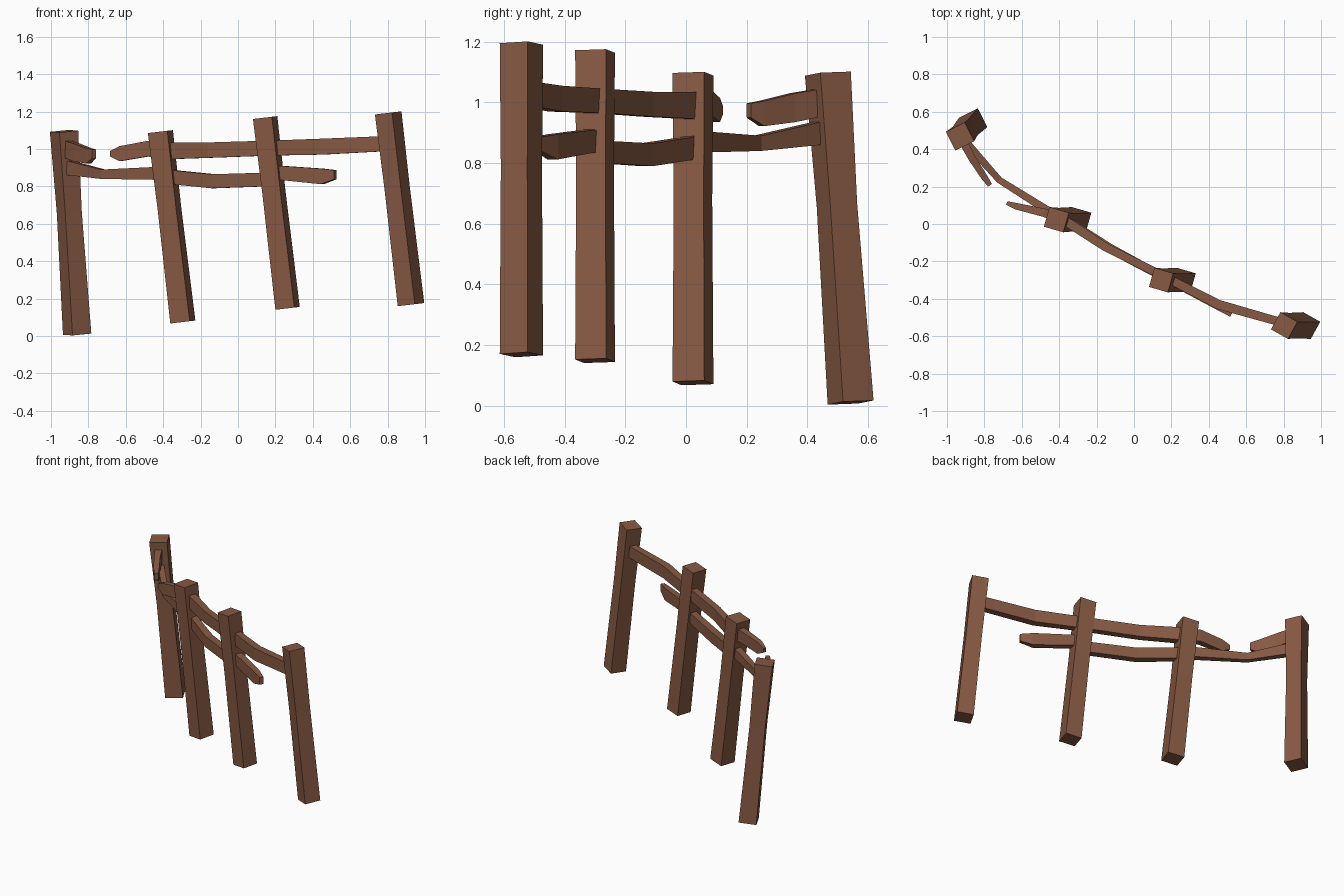
import bpy, bmesh, math
from mathutils import Vector

if "Cube" in bpy.data.objects:
    bpy.data.objects.remove(bpy.data.objects["Cube"])

wood = bpy.data.materials.new("brown_wood")
wood.diffuse_color = (0.24, 0.10, 0.056, 1)
wood.use_nodes = True
wood.node_tree.nodes["Principled BSDF"].inputs["Base Color"].default_value = wood.diffuse_color


def loft(name, rings):
    """Skin four-sided rings into a closed flat-shaded beam."""
    bm = bmesh.new()
    loops = [[bm.verts.new(p) for p in r] for r in rings]
    for a, b in zip(loops, loops[1:]):
        for i in range(4):
            j = (i + 1) % 4
            bm.faces.new((a[i], a[j], b[j], b[i]))
    bm.faces.new(loops[0][::-1])
    bm.faces.new(loops[-1])
    bmesh.ops.recalc_face_normals(bm, faces=bm.faces)
    me = bpy.data.meshes.new(name)
    bm.to_mesh(me)
    bm.free()
    me.materials.append(wood)
    ob = bpy.data.objects.new(name, me)
    bpy.context.collection.objects.link(ob)


def post(name, bottom, top, angle, size, pinch):
    """Leaning square post, slightly waisted, ends square to its axis."""
    b, t = Vector(bottom), Vector(top)
    d = (t - b).normalized()
    a = math.radians(angle)
    u = Vector((math.cos(a), math.sin(a), 0))
    u = (u - d * u.dot(d)).normalized()
    v = d.cross(u)
    rings = []
    for f, s in ((0, 1), (0.6, pinch), (1, 1)):
        h = size * s / 2
        c = b.lerp(t, f)
        rings.append([c + u * h * i + v * h * j
                      for i, j in ((-1, -1), (1, -1), (1, 1), (-1, 1))])
    loft(name, rings)


def rail(name, pts):
    """Plank along (x, y, z_low, z_high, thickness) stations."""
    rings = []
    for i, (x, y, lo, hi, w) in enumerate(pts):
        p, q = pts[max(i - 1, 0)], pts[min(i + 1, len(pts) - 1)]
        n = Vector((p[1] - q[1], q[0] - p[0], 0)).normalized() * w / 2
        rings.append([Vector((x, y, lo)) - n, Vector((x, y, lo)) + n,
                      Vector((x, y, hi)) + n, Vector((x, y, hi)) - n])
    loft(name, rings)


# Leaning posts, left to right
post("post_1", (-0.86, 0.543, 0.01), (-0.93, 0.468, 1.095), 27, 0.113, 0.88)
post("post_2", (-0.295, 0.023, 0.075), (-0.415, 0.023, 1.093), -16, 0.109, 0.94)
post("post_3", (0.265, -0.30, 0.148), (0.145, -0.30, 1.168), -16, 0.106, 0.95)
post("post_4", (0.925, -0.543, 0.168), (0.803, -0.543, 1.193), -29, 0.105, 0.95)

# Upper rail with a broken left end
rail("upper_rail", [
    (0.82, -0.535, 0.99, 1.07, 0.045), (0.45, -0.43, 0.97, 1.055, 0.05),
    (0.18, -0.29, 0.965, 1.045, 0.045), (-0.15, -0.125, 0.953, 1.035, 0.045),
    (-0.38, 0.025, 0.945, 1.035, 0.05), (-0.48, 0.06, 0.96, 1.043, 0.045),
    (-0.63, 0.095, 0.935, 1.015, 0.035), (-0.68, 0.112, 0.96, 0.99, 0.02)])

# Lower rail with a broken right end
rail("lower_rail", [
    (-0.92, 0.46, 0.863, 0.942, 0.045), (-0.72, 0.235, 0.84, 0.89, 0.035),
    (-0.41, 0.04, 0.835, 0.905, 0.045), (-0.33, 0.0, 0.81, 0.885, 0.045),
    (-0.13, -0.13, 0.79, 0.865, 0.05), (0.14, -0.275, 0.80, 0.873, 0.045),
    (0.23, -0.32, 0.835, 0.91, 0.045), (0.45, -0.44, 0.812, 0.895, 0.04),
    (0.52, -0.485, 0.838, 0.887, 0.025)])

# Snapped stub of the upper rail on the left post
rail("rail_stub", [
    (-0.93, 0.47, 0.96, 1.05, 0.045), (-0.865, 0.35, 0.935, 1.03, 0.04),
    (-0.80, 0.25, 0.922, 1.005, 0.035), (-0.77, 0.207, 0.95, 0.997, 0.025)])
